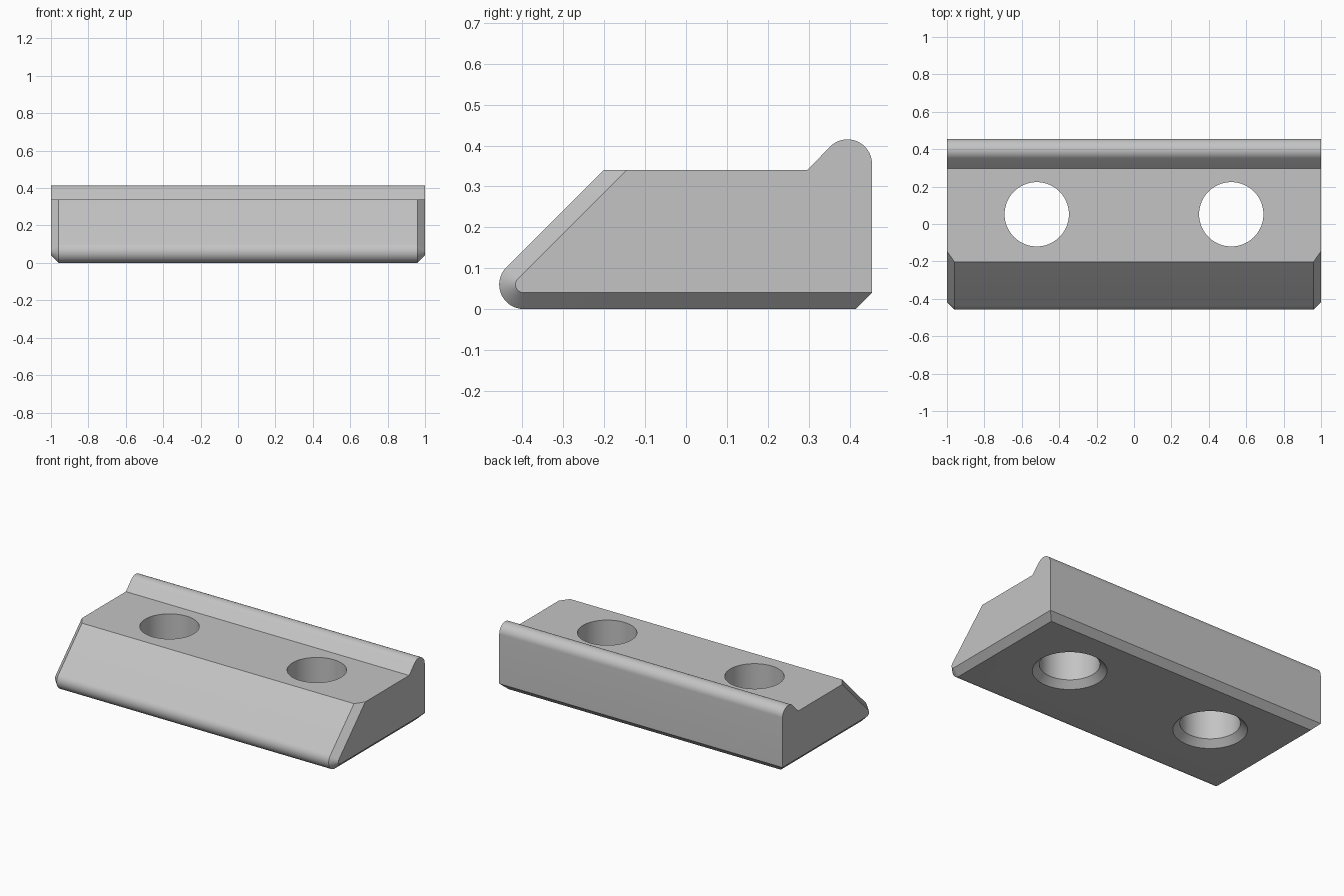
import bpy
import bmesh
from math import cos, sin, radians

cube = bpy.data.objects.get("Cube")
if cube:
    bpy.data.objects.remove(cube, do_unlink=True)

grey = bpy.data.materials.new("plain_grey")
colour = (0.55, 0.55, 0.55, 1)
grey.diffuse_color = colour
grey.use_nodes = True
grey.node_tree.nodes["Principled BSDF"].inputs["Base Color"].default_value = colour

CHAMFER = 0.04
TOP = 0.34
BACK = 0.455


def arc(cy, cz, r, start, end, steps=16):
    angles = [radians(start + (end - start) * i / steps) for i in range(steps + 1)]
    return [(cy + r * cos(a), cz + r * sin(a)) for a in angles]


def section(inset):
    """Side outline, pulled in along the bottom and the front slope."""
    nose = arc(-0.397, 0.06, 0.06 - inset, 270, 135)
    y, z = nose[-1]
    outline = nose + [(y + TOP - z, TOP), (0.297, TOP)]
    outline += arc(0.395, 0.355, 0.06, 135, 0)
    outline += [(BACK, CHAMFER), (BACK - CHAMFER + inset, inset)]
    return outline


def make_object(name, bm):
    bmesh.ops.remove_doubles(bm, verts=bm.verts, dist=1e-5)
    bmesh.ops.recalc_face_normals(bm, faces=bm.faces)
    mesh = bpy.data.meshes.new(name)
    bm.to_mesh(mesh)
    bm.free()
    mesh.materials.append(grey)
    obj = bpy.data.objects.new(name, mesh)
    bpy.context.collection.objects.link(obj)
    return obj


def loft(bm, rings):
    """Skin matching closed rings and cap both ends."""
    rings = [[bm.verts.new(p) for p in ring] for ring in rings]
    for a, b in zip(rings, rings[1:]):
        for i in range(len(a)):
            j = (i + 1) % len(a)
            bm.faces.new((a[i], a[j], b[j], b[i]))
    bm.faces.new(rings[0])
    bm.faces.new(rings[-1])


# Wedge-nosed block with a raised back lip and chamfered ends
bm = bmesh.new()
stations = [(-1, CHAMFER), (CHAMFER - 1, 0), (1 - CHAMFER, 0), (1, CHAMFER)]
loft(bm, [[(x, y, z) for y, z in section(inset)] for x, inset in stations])
block = make_object("clamp_block", bm)

# Two through holes, countersunk from below
bm = bmesh.new()
levels = [(-0.05, 0.262), (0.04, 0.172), (0.6, 0.172)]
for x in (-0.52, 0.52):
    loft(bm, [[(x + y, 0.052 + w, z) for y, w in arc(0, 0, r, 0, 360, 64)[:-1]]
              for z, r in levels])
cutter = make_object("hole_cutter", bm)
cutter.hide_render = True

cut = block.modifiers.new("bolt_holes", "BOOLEAN")
cut.operation = "DIFFERENCE"
cut.solver = "EXACT"
cut.object = cutter

bpy.ops.object.select_all(action="DESELECT")
block.select_set(True)
bpy.context.view_layer.objects.active = block
bpy.ops.object.modifier_apply(modifier=cut.name)
bpy.data.objects.remove(cutter, do_unlink=True)
bpy.ops.object.shade_smooth_by_angle(angle=radians(25))
